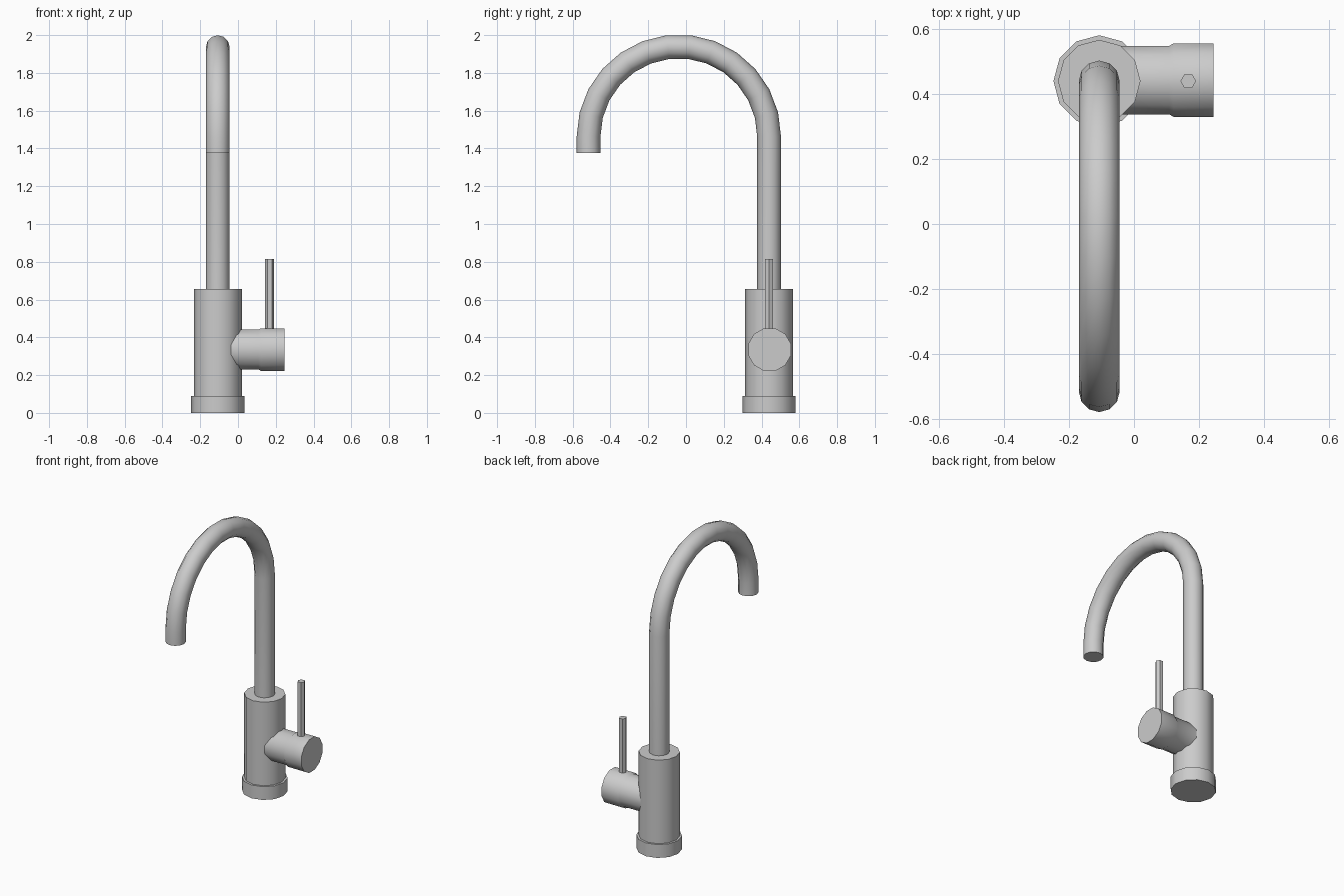
import bpy, bmesh, math
from mathutils import Vector

if "Cube" in bpy.data.objects:
    bpy.data.objects.remove(bpy.data.objects["Cube"])

CX, CY = -0.107, 0.44   # column axis
SIDES = 12


def loft(name, rings, sides=SIDES, turn=0.0):
    """Skin capped rings given as (centre, axis, radius); axes never parallel to the side vector."""
    bm = bmesh.new()
    loops = []
    for centre, axis, r in rings:
        axis = Vector(axis).normalized()
        u = Vector((0, 1, 0)) if abs(axis.x) > 0.9 else Vector((1, 0, 0))
        v = axis.cross(u)
        loops.append([bm.verts.new(Vector(centre) + r * (math.cos(a) * u + math.sin(a) * v))
                      for a in (turn + 2 * math.pi * i / sides for i in range(sides))])
    for a, b in zip(loops, loops[1:]):
        for i in range(sides):
            j = (i + 1) % sides
            bm.faces.new((a[i], a[j], b[j], b[i]))
    bm.faces.new(loops[0][::-1])
    bm.faces.new(loops[-1])
    bmesh.ops.recalc_face_normals(bm, faces=bm.faces)
    mesh = bpy.data.meshes.new(name)
    bm.to_mesh(mesh)
    bm.free()
    ob = bpy.data.objects.new(name, mesh)
    bpy.context.collection.objects.link(ob)
    bpy.ops.object.select_all(action='DESELECT')
    ob.select_set(True)
    bpy.context.view_layer.objects.active = ob
    bpy.ops.object.shade_smooth_by_angle(angle=math.radians(40))
    return ob


UP, RIGHT = (0, 0, 1), (1, 0, 0)

# Column body with its wider foot
loft("body", [((CX, CY, z), UP, r) for z, r in
              ((0, 0.141), (0.09, 0.141), (0.09, 0.127), (0.657, 0.127))])

# Gooseneck spout: riser, half-circle arc, short drop
R, AY, AZ, TUBE, STEPS = 0.478, CY - 0.478, 1.462, 0.063, 13
path = [((CX, CY, 0.6), UP, TUBE)]
for i in range(STEPS + 1):
    t = math.pi * i / STEPS
    path.append(((CX, AY + R * math.cos(t), AZ + R * math.sin(t)),
                 (0, -math.sin(t), math.cos(t)), TUBE))
path.append(((CX, AY - R, 1.375), (0, 0, -1), TUBE))
loft("spout", path)

# Side valve with a wider cap
loft("valve", [((x, CY + 0.003, 0.335), RIGHT, r) for x, r in
               ((-0.08, 0.109), (0.108, 0.109), (0.122, 0.117), (0.245, 0.117))],
     turn=math.pi / 12)

# Lever rod
loft("lever", [((0.167, CY, z), UP, 0.024) for z in (0.4, 0.815)], sides=6)
